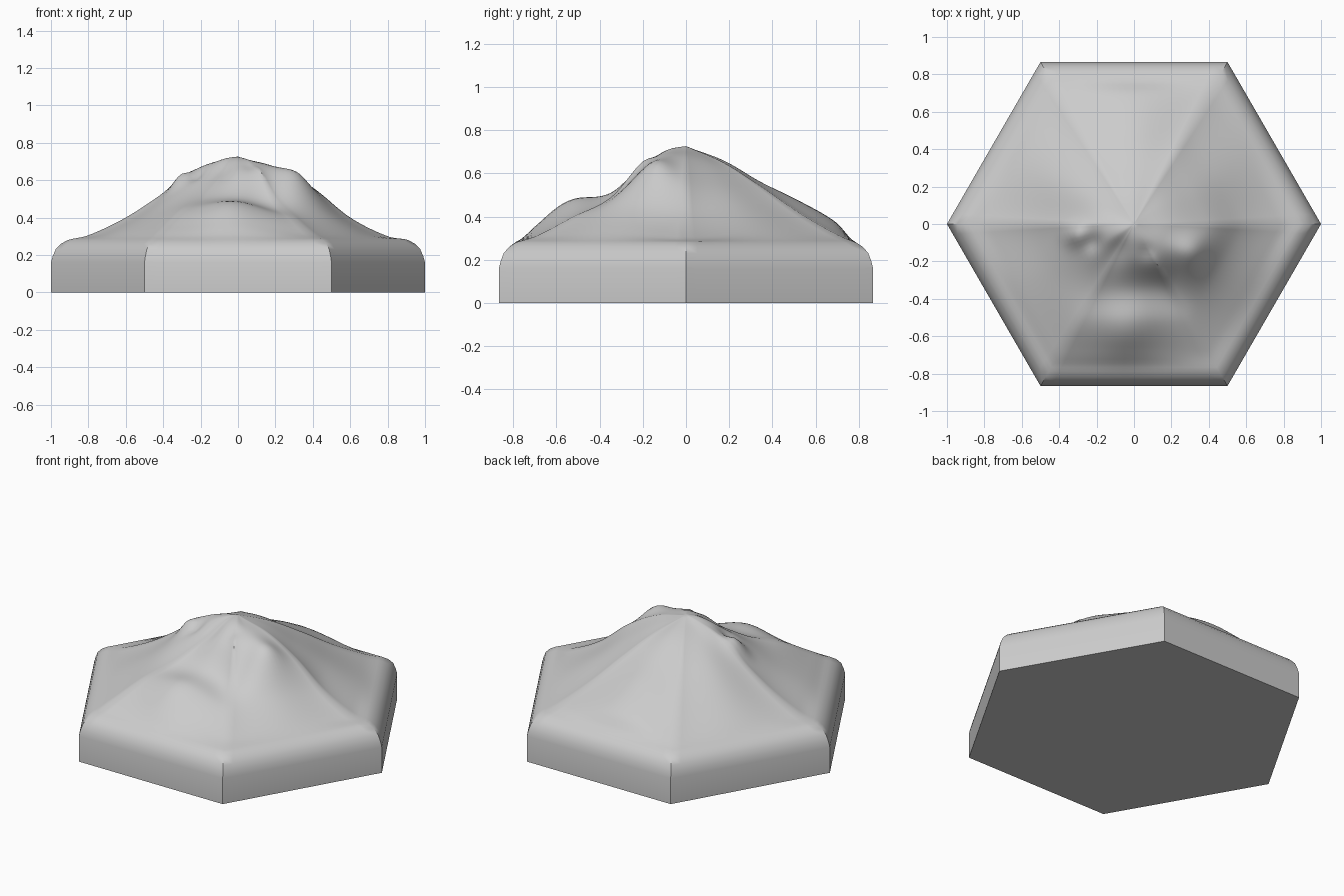
import bpy, bmesh, math

if "Cube" in bpy.data.objects:
    bpy.data.objects.remove(bpy.data.objects["Cube"])

# Terrain heights: 12 directions (every 30 degrees from +x), at rising hexagon scales
SCALES = [0.0, 0.2, 0.4, 0.6, 0.8, 0.91]
MID = [
    (.67, .56, .40, .30), (.66, .55, .43, .325), (.65, .54, .42, .32),
    (.66, .56, .475, .375), (.655, .54, .43, .325), (.66, .56, .45, .34),
    (.67, .53, .40, .305), (.67, .55, .43, .33), (.62, .51, .44, .335),
    (.66, .51, .465, .345), (.68, .49, .40, .31), (.685, .62, .44, .325)]
TABLE = [(.72,) + row + (.28,) for row in MID]
# Small details: x, y, height, radius
BUMPS = [(-.04, -.06, .017, .07), (-.31, -.06, .05, .06), (-.22, -.10, -.025, .05),
         (.07, -.15, -.02, .05), (.32, -.14, .02, .07), (-.05, -.60, .025, .12)]
SEG, RINGS = 16, 36          # points per hexagon side, terrain rings


def cubic(p0, p1, p2, p3, t):
    return p1 + .5 * t * (p2 - p0 + t * (2*p0 - 5*p1 + 4*p2 - p3
                                         + t * (3*(p1 - p2) + p3 - p0)))


def radial(row, s):
    i = 0
    while i < len(SCALES) - 2 and s > SCALES[i + 1]:
        i += 1
    h = SCALES[i + 1] - SCALES[i]
    t = (s - SCALES[i]) / h

    def slope(k):
        if k == 0:
            return -.25
        if k == len(SCALES) - 1:
            return -.3
        return (row[k + 1] - row[k - 1]) / (SCALES[k + 1] - SCALES[k - 1])
    a, b = row[i], row[i + 1]
    return (a * (2*t**3 - 3*t*t + 1) + b * (3*t*t - 2*t**3)
            + h * (slope(i) * (t**3 - 2*t*t + t) + slope(i + 1) * (t**3 - t*t)))


def height(x, y, u, s):
    k = int(u)
    z = cubic(*[radial(TABLE[(k + j) % 12], s) for j in (-1, 0, 1, 2)], u - k)
    for bx, by, bh, br in BUMPS:
        z += bh * math.exp(-((x - bx)**2 + (y - by)**2) / br**2)
    return z


# Unit hexagon outline with its direction index
outline = []
for c in range(6):
    a, b = math.radians(60 * c), math.radians(60 * c + 60)
    for k in range(SEG):
        t = k / SEG
        outline.append((math.cos(a) * (1 - t) + math.cos(b) * t,
                        math.sin(a) * (1 - t) + math.sin(b) * t, 2 * c + 2 * t))

bm = bmesh.new()


def ring(s, z=None):
    return [bm.verts.new((x * s, y * s, height(x * s, y * s, u, s) if z is None else z))
            for x, y, u in outline]


# Mountain surface, rounded rim and vertical base wall
rings = [ring(.91 * i / RINGS) for i in range(1, RINGS + 1)]
rings += [ring(s, z) for s, z in ((.945, .26), (.975, .23), (.99, .195), (1, .16), (1, 0))]
top = bm.verts.new((0, 0, height(0, 0, 0, 0)))
n = len(outline)
for i in range(n):
    j = (i + 1) % n
    bm.faces.new((top, rings[0][i], rings[0][j]))
    for r, q in zip(rings, rings[1:]):
        bm.faces.new((r[i], q[i], q[j], r[j]))
bm.faces.new(rings[-1][::-1])
bmesh.ops.recalc_face_normals(bm, faces=bm.faces)

mesh = bpy.data.meshes.new("mountain_tile")
bm.to_mesh(mesh)
bm.free()
tile = bpy.data.objects.new("mountain_tile", mesh)
bpy.context.collection.objects.link(tile)
bpy.context.view_layer.objects.active = tile
tile.select_set(True)
bpy.ops.object.shade_smooth_by_angle(angle=math.radians(40))
